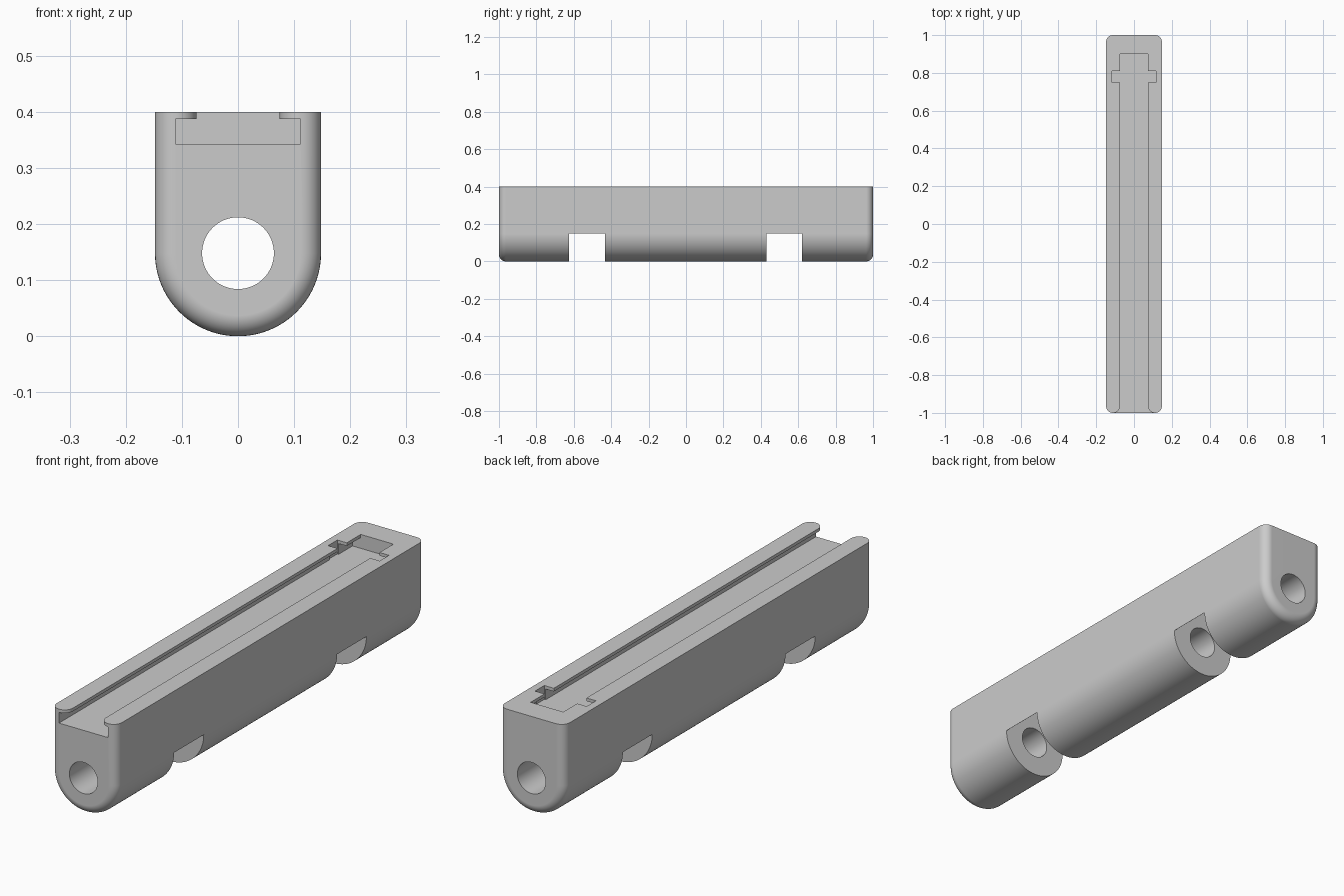
import bpy, bmesh, math

if "Cube" in bpy.data.objects:
    bpy.data.objects.remove(bpy.data.objects["Cube"])

HALF_W, TOP, AXIS_Z, FILLET = 0.148, 0.4, 0.148, 0.037
SLOT_FLOOR, LIP_Z, END_Y = 0.343, 0.387, 0.9


def new_object(name, bm):
    bmesh.ops.recalc_face_normals(bm, faces=bm.faces[:])
    mesh = bpy.data.meshes.new(name)
    bm.to_mesh(mesh)
    bm.free()
    ob = bpy.data.objects.new(name, mesh)
    bpy.context.collection.objects.link(ob)
    return ob


def loft(name, rings):
    """Skin a list of equal-length closed rings and cap both ends."""
    bm = bmesh.new()
    loops = [[bm.verts.new(p) for p in ring] for ring in rings]
    n = len(loops[0])
    for a, b in zip(loops, loops[1:]):
        for i in range(n):
            j = (i + 1) % n
            bm.faces.new((a[i], a[j], b[j], b[i]))
    bm.faces.new(loops[0])
    bm.faces.new(loops[-1])
    return new_object(name, bm)


def u_profile(y, inset, steps=48):
    """U-shaped section: flat top, half-round bottom."""
    r = HALF_W - inset
    pts = [(r, y, TOP)]
    for i in range(steps + 1):
        a = math.pi * i / steps
        pts.append((r * math.cos(a), y, AXIS_Z - r * math.sin(a)))
    return pts + [(-r, y, TOP)]


def box(name, x, y0, y1, z0, z1):
    return loft(name, [[(-x, y0, z), (x, y0, z), (x, y1, z), (-x, y1, z)]
                       for z in (z0, z1)])


def rod(name, r, y0, y1, steps=64):
    ring = [2 * math.pi * i / steps for i in range(steps)]
    return loft(name, [[(r * math.cos(a), y, AXIS_Z + r * math.sin(a))
                        for a in ring] for y in (y0, y1)])


# Body with rounded ends
angles = [math.pi / 2 * i / 8 for i in range(9)]
ends = [(1 - FILLET * (1 - math.sin(a)), FILLET * (1 - math.cos(a)))
        for a in angles]
rings = [u_profile(-y, d) for y, d in reversed(ends)]
rings += [u_profile(y, d) for y, d in ends]
body = loft("hinge_body", rings)

# Wide undercut of the T-slot, and the wider entry notch
cutters = [box("slot_cutter", 0.111, -1.1, END_Y, SLOT_FLOOR, LIP_Z),
           box("entry_cutter", 0.117, 0.75, 0.81, SLOT_FLOOR, 0.5)]

# Slot neck, flared at the front so the lips end in a round
side = [(0.074, END_Y)]
side += [(0.074 + FILLET * (1 - math.cos(a)), -1 + FILLET * (1 - math.sin(a)))
         for a in angles]
side += [(0.111, -1.1)]
outline = side + [(-x, y) for x, y in reversed(side)]
cutters.append(loft("neck_cutter",
                    [[(x, y, z) for x, y in outline] for z in (0.37, 0.5)]))

# Knuckle gaps with a round ceiling, open at the bottom
for y0, y1 in ((-0.625, -0.433), (0.43, 0.62)):
    r = HALF_W - 0.0006
    gap = [(0.3, AXIS_Z), (r, AXIS_Z)]
    gap += [(r * math.cos(math.pi * i / 32), AXIS_Z + r * math.sin(math.pi * i / 32))
            for i in range(1, 32)]
    gap += [(-r, AXIS_Z), (-0.3, AXIS_Z), (-0.3, -0.1), (0.3, -0.1)]
    cutters.append(loft("gap_cutter",
                        [[(x, y, z) for x, z in gap] for y in (y0, y1)]))

# Pin hole through the whole length
cutters.append(rod("pin_hole_cutter", 0.064, -1.2, 1.2))

for cutter in cutters:
    cutter.hide_render = True
    mod = body.modifiers.new(cutter.name, "BOOLEAN")
    mod.operation, mod.solver, mod.object = "DIFFERENCE", "EXACT", cutter

# Bake the cuts and drop the cutters
graph = bpy.context.evaluated_depsgraph_get()
baked = bpy.data.meshes.new_from_object(body.evaluated_get(graph))
body.modifiers.clear()
body.data = baked
for cutter in cutters:
    bpy.data.objects.remove(cutter)

grey = bpy.data.materials.new("light_grey")
grey.diffuse_color = (0.6, 0.6, 0.6, 1)
grey.use_nodes = True
grey.node_tree.nodes["Principled BSDF"].inputs["Base Color"].default_value = grey.diffuse_color
body.data.materials.clear()
body.data.materials.append(grey)

bpy.context.view_layer.objects.active = body
body.select_set(True)
bpy.ops.object.shade_smooth_by_angle(angle=math.radians(30))
body.modifiers.new("even_shading", "WEIGHTED_NORMAL").keep_sharp = True
